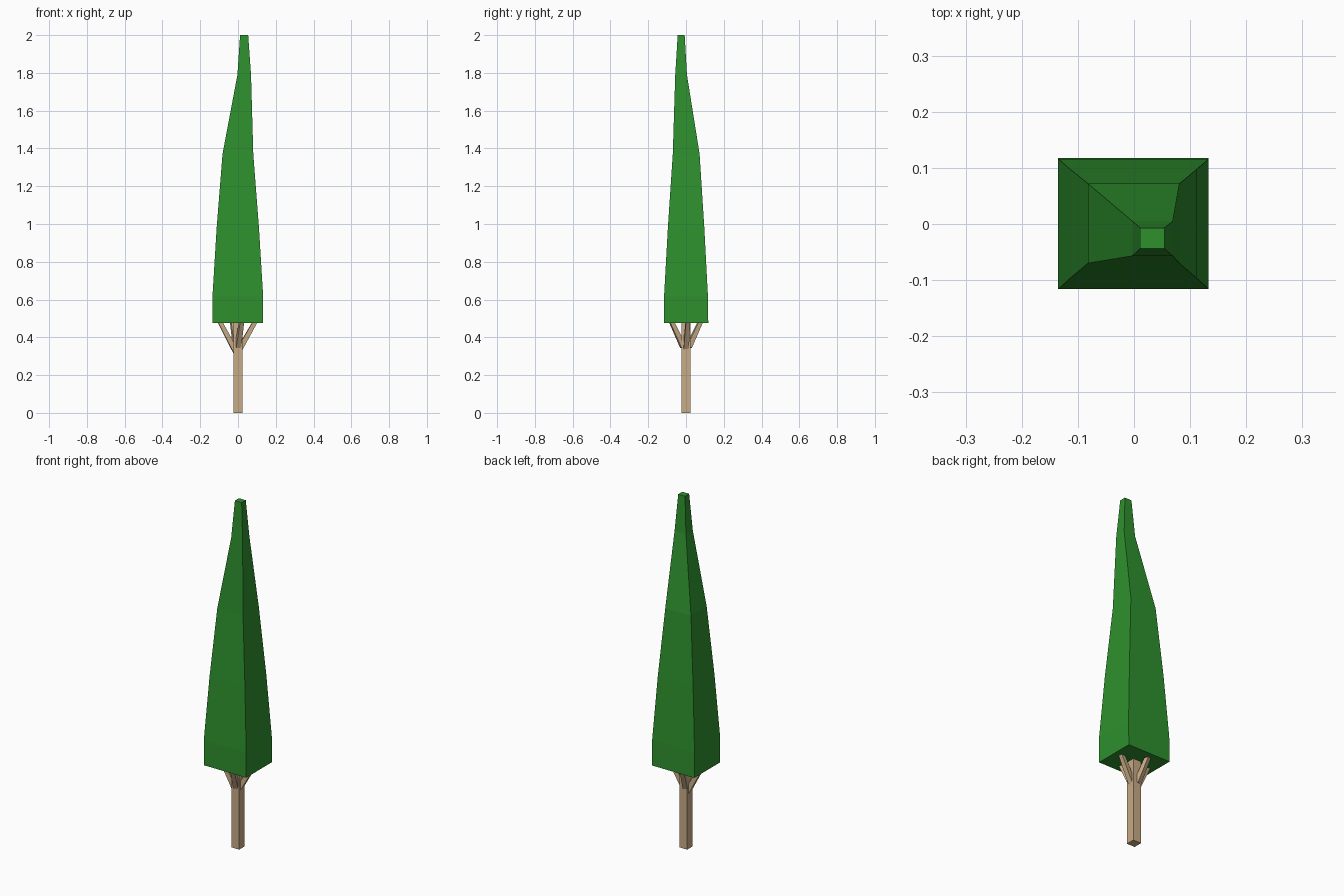
import bpy, bmesh
from mathutils import Vector

if "Cube" in bpy.data.objects:
    bpy.data.objects.remove(bpy.data.objects["Cube"])


def material(name, rgb):
    m = bpy.data.materials.new(name)
    m.diffuse_color = (*rgb, 1)
    m.use_nodes = True
    m.node_tree.nodes["Principled BSDF"].inputs["Base Color"].default_value = m.diffuse_color
    return m


def loft(name, rings, mat):
    """Closed flat-sided skin through rings of corner points."""
    bm = bmesh.new()
    loops = [[bm.verts.new(p) for p in ring] for ring in rings]
    for a, b in zip(loops, loops[1:]):
        n = len(a)
        for i in range(n):
            j = (i + 1) % n
            bm.faces.new((a[i], a[j], b[j], b[i]))
    bm.faces.new(loops[0][::-1])
    bm.faces.new(loops[-1])
    bmesh.ops.recalc_face_normals(bm, faces=bm.faces)
    me = bpy.data.meshes.new(name)
    bm.to_mesh(me)
    bm.free()
    me.materials.append(mat)
    ob = bpy.data.objects.new(name, me)
    bpy.context.collection.objects.link(ob)
    return ob


def rect(z, x0, x1, y0, y1):
    return [(x0, y0, z), (x1, y0, z), (x1, y1, z), (x0, y1, z)]


def branch(name, start, end, w0, w1, mat):
    """Thin square tapered limb between two points."""
    a, b = Vector(start), Vector(end)
    d = (b - a).normalized()
    side = d.cross(Vector((0, 0, 1))).normalized()
    up = side.cross(d)
    rings = [[p + (side * s + up * t) * w / 2
              for s, t in ((-1, -1), (1, -1), (1, 1), (-1, 1))]
             for p, w in ((a, w0), (b, w1))]
    return loft(name, rings, mat)


leaf = material("leaf_green", (0.027, 0.28, 0.027))
bark = material("bark_tan", (0.58, 0.41, 0.24))

# Foliage: rectangular sections narrowing to a leaning tip
loft("foliage", [
    rect(0.475, -0.135, 0.133, -0.116, 0.118),
    rect(0.62, -0.135, 0.133, -0.116, 0.116),
    rect(0.98, -0.113, 0.111, -0.096, 0.097),
    rect(1.37, -0.082, 0.081, -0.070, 0.072),
    rect(1.79, -0.003, 0.069, -0.057, 0.005),
    rect(2.00, 0.011, 0.054, -0.044, -0.007),
], leaf)

# Trunk
loft("trunk", [rect(z, -0.025, 0.025, -0.025, 0.025) for z in (0, 0.5)], bark)

# Branches spreading up into the foliage
for name, start, end in (
    ("left_branch", (-0.01, 0.0, 0.32), (-0.10, -0.01, 0.49)),
    ("right_branch", (0.01, 0.0, 0.34), (0.095, 0.01, 0.49)),
    ("front_branch", (0.0, -0.015, 0.35), (0.02, -0.08, 0.49)),
    ("back_branch", (-0.01, 0.015, 0.35), (-0.03, 0.08, 0.49)),
):
    branch(name, start, end, 0.028, 0.022, bark)
